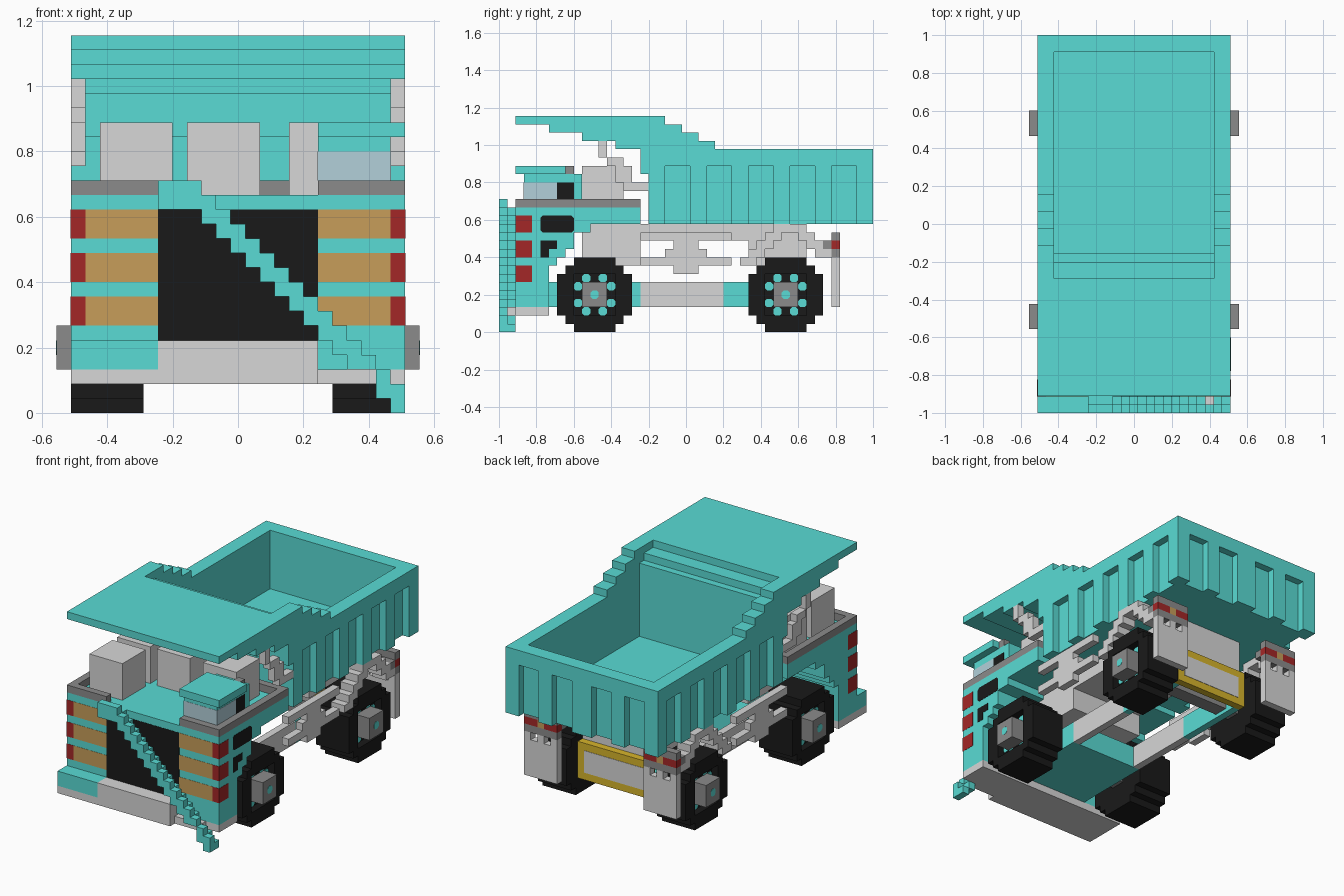
import bpy
import bmesh
from mathutils import Vector

UNIT = 2 / 45  # one building block; depth is counted from the front end

start_cube = bpy.data.objects.get("Cube")
if start_cube:
    bpy.data.objects.remove(start_cube, do_unlink=True)


def material(name, red, green, blue):
    mat = bpy.data.materials.new(name)
    mat.use_nodes = True
    mat.diffuse_color = (red, green, blue, 1)
    mat.node_tree.nodes["Principled BSDF"].inputs["Base Color"].default_value = (red, green, blue, 1)
    return mat


teal = material("teal paint", .10, .71, .66)
light_gray = material("light gray metal", .68, .68, .68)
dark_gray = material("dark gray metal", .26, .26, .26)
black = material("black rubber", .01, .01, .01)
red = material("red lamp", .37, .02, .02)
tan = material("tan lamp", .57, .34, .10)
glass = material("pale blue glass", .45, .63, .70)
yellow = material("yellow frame", .68, .46, .025)


def place(x, depth, height):
    return Vector((x, depth - 22.5, height)) * UNIT


def add_prism(bm, outline, x_low, x_high):
    """Extrude a side outline of (depth, height) points across the width."""
    face = bm.faces.new([bm.verts.new(place(x_low, d, h)) for d, h in outline])
    result = bmesh.ops.extrude_face_region(bm, geom=[face])
    moved = [v for v in result["geom"] if isinstance(v, bmesh.types.BMVert)]
    bmesh.ops.translate(bm, verts=moved, vec=(UNIT * (x_high - x_low), 0, 0))


def build(name, mat, boxes=(), prisms=(), mirror=False):
    """Boxes are (x, x, depth, depth, height, height); prisms are (outline, x, x)."""
    bm = bmesh.new()
    shapes = list(prisms)
    for x0, x1, d0, d1, h0, h1 in boxes:
        shapes.append(([(d0, h0), (d1, h0), (d1, h1), (d0, h1)], x0, x1))
    for outline, x0, x1 in shapes:
        add_prism(bm, outline, x0, x1)
        if mirror:
            add_prism(bm, outline, -x1, -x0)
    bmesh.ops.recalc_face_normals(bm, faces=bm.faces)
    mesh = bpy.data.meshes.new(name)
    bm.to_mesh(mesh)
    bm.free()
    obj = bpy.data.objects.new(name, mesh)
    bpy.context.collection.objects.link(obj)
    mesh.materials.append(mat)
    return obj


def carve(target, cutter):
    """Subtract the cutter from the target and discard the cutter."""
    cutter.hide_render = True
    modifier = target.modifiers.new("carve", "BOOLEAN")
    modifier.operation = "DIFFERENCE"
    modifier.solver = "EXACT"
    modifier.object = cutter
    bpy.context.view_layer.objects.active = target
    bpy.ops.object.modifier_apply(modifier=modifier.name)
    bpy.data.objects.remove(cutter, do_unlink=True)


def chamfered(d0, d1, h0, h1, cut=.25):
    """Side outline of a rectangle with clipped corners."""
    return [(d0 + cut, h0), (d1 - cut, h0), (d1, h0 + cut), (d1, h1 - cut),
            (d1 - cut, h1), (d0 + cut, h1), (d0, h1 - cut), (d0, h0 + cut)]


# Dump bed with its stepped canopy
bed_outline = [(2, 26), (20, 26), (20, 25), (22, 25), (22, 24), (24, 24), (24, 23),
               (26, 23), (26, 22), (45, 22), (45, 13), (18, 13), (18, 19), (17, 19),
               (17, 22), (14, 22), (14, 23), (10, 23), (10, 24), (6, 24), (6, 25), (2, 25)]
bed = build("dump_bed", teal, prisms=[(bed_outline, -11.5, 11.5)])
hollow = [(19, 14), (43, 14), (43, 27), (16, 27), (16, 25), (18, 25), (18, 24), (19, 24)]
carve(bed, build("bed_hollow_cutter", teal, prisms=[(hollow, -9.5, 9.5)]))

# Recesses between the ribs of the bed
side_recesses = [(10.5, 12, d, d + 3, 12, 20) for d in range(20, 45, 5)]
rear_recesses = [(x, x + 3, 44, 46, 12, 20) for x in (1.5, 6.5)]
carve(bed, build("bed_recess_cutter", teal, side_recesses + rear_recesses, mirror=True))

# Front body with stepped wheel arches
body_outline = [(2, 3), (6, 3), (6, 8), (7, 8), (7, 9), (8, 9), (8, 10), (9, 10),
                (9, 12), (11, 12), (11, 13), (17, 13), (17, 15), (2, 15)]
build("front_body", teal, prisms=[(body_outline, -11.5, 11.5)])
FRONT = 1.97   # face of the thin plates on the nose
SIDE = 11.53   # face of the thin plates on the flanks
build("grille", black, [(-5.5, 5.5, FRONT, 2, 5, 14)])
lamp_rows = (6, 9, 12)
build("front_lamps", tan, [(5.5, 10.5, FRONT, 2, h, h + 2) for h in lamp_rows], mirror=True)
build("corner_lamps", red, [(10.5, SIDE, FRONT, 4, h, h + 2) for h in lamp_rows], mirror=True)

# Door openings on the driver's side only
step_opening = [(5, 9), (6, 9), (6, 10), (7, 10), (7, 11), (5, 11)]
build("door_openings", black, prisms=[(chamfered(5, 9, 12, 14), 11.5, SIDE),
                                      (step_opening, 11.5, SIDE)])

# Bumper, cut back on the left to clear the stairway
build("bumper_base", light_gray, [(-11.5, 11.5, 2, 6, 2, 3), (-11.5, 5.5, 0, 2, 2, 3),
                                  (5.5, 9.5, 1, 2, 2, 3), (-5.5, 5.5, 0, 2, 3, 5)])
build("bumper_corner", teal, [(-11.5, -5.5, 0, 2, 3, 5)])

# Diagonal stairway across the front: wide treads with a raised outer edge
edge = [(1, 14), (2, 14), (2, 15), (1, 15), (1, 16), (0, 16), (0, 14)]
flights = [(edge, -5.5, -2.5)]
for i in range(14):
    outline = [(d, h - 1 - i) for d, h in edge]
    if i == 11:
        outline = [(0, 4), (1, 4), (1, 3), (0, 3)]
    flights.append((outline, i - 2.5, i - 1.5))
build("stairway", teal, prisms=flights)

# Deck curb and equipment boxes
build("deck_curb_sides", dark_gray, [(10.5, 11.5, 2, 17, 15, 16), (5.5, 10.5, 2, 3, 15, 16)],
      mirror=True)
build("deck_curb_rear", dark_gray, [(-10.5, 10.5, 16, 17, 15, 16)])
build("equipment_boxes", light_gray,
      [(-9.5, -4.5, 4, 9, 15, 20)] + [(x, x + 5, 10, 15, 15, 20) for x in (-9.5, -3.5, 3.5)])
build("lift_pipes", light_gray,
      [(10.5, 11.5, 12, 13, 21, 23), (10.5, 11.5, 13, 15, 20, 21),
       (10.5, 11.5, 14, 16, 18, 20), (10.5, 11.5, 15, 18, 17, 18)], mirror=True)

# Driver cabin
build("cabin", teal, [(5.5, 10.5, 3, 10, 15, 19)])
build("cabin_roof", teal, [(5.5, 11.5, 2, 8, 19, 20)])
build("cabin_glass", glass, [(5.47, 10.53, 2.97, 7, 16, 18)])
build("cabin_rear_window", black, [(5.47, 10.53, 7, 9, 16, 18)])
build("cabin_beacon", dark_gray, [(9.5, 10.5, 8, 9, 19, 20)])

# Wheels
tire_outline = [(-2.5, 0), (2.5, 0), (2.5, 1), (3.5, 1), (3.5, 2), (4.5, 2), (4.5, 7),
                (3.5, 7), (3.5, 8), (2.5, 8), (2.5, 9), (-2.5, 9), (-2.5, 8), (-3.5, 8),
                (-3.5, 7), (-4.5, 7), (-4.5, 2), (-3.5, 2), (-3.5, 1), (-2.5, 1)]
for label, c in (("front", 11.5), ("rear", 34.5)):
    outline = [(c + d, h) for d, h in tire_outline]
    tires = build(label + "_tires", black, prisms=[(outline, 6.5, 11.5)], mirror=True)
    carve(tires, build("rim_cutter", black, [(10.5, 13, c - 2.5, c + 2.5, 2, 7)], mirror=True))
    lugs = []
    for a in (-1, 1):
        for b in (-2, 2):
            for d, h in ((a, b), (b, a)):
                lugs.append((chamfered(c + d - .5, c + d + .5, h + 4, h + 5), 10.4, 10.55))
    build(label + "_wheel_lugs", teal, prisms=lugs, mirror=True)
    build(label + "_hubs", dark_gray, [(10.4, 12.5, c - 1.5, c + 1.5, 3, 6)], mirror=True)
    cap = chamfered(c - .5, c + .5, 4, 5)
    build(label + "_hub_caps", teal, prisms=[(cap, 12.4, 12.53)], mirror=True)
    build(label + "_axle", dark_gray, [(-7, 7, c - 1, c + 1, 3.5, 5.5)])

# Chassis with an open pair of lower rails
build("front_subframe", teal, [(-5.5, 5.5, 6, 17, 3, 6)])
build("middle_rails", light_gray, [(4.5, 5.5, 17, 27, 3, 6)], mirror=True)
build("rear_rails", teal, [(4.5, 5.5, 27, 37, 3, 6)], mirror=True)
build("upper_chassis", light_gray, [(-5.5, 5.5, 10, 17, 8, 13), (-5.5, 5.5, 17, 30, 11, 13),
                                    (-5.5, 5.5, 30, 37, 8, 13)])
build("rear_frame", yellow, [(-5.5, 5.5, 37, 38, 3, 8)])
build("rear_frame_panel", light_gray, [(-4.5, 4.5, 38, 38.05, 4, 7)])

# Side frames and stepped rear suspension
build("side_frames", light_gray,
      [(10.5, 11.5, 17, 28, 11, 12), (10.5, 11.5, 21, 24, 10, 11), (10.5, 11.5, 20, 25, 9, 10),
       (10.5, 11.5, 17, 28, 8, 9), (10.5, 11.5, 21, 24, 7, 8)], mirror=True)
arms = [(9.5, 11.5, 33, 37, 12, 13)]
for i in range(4):
    arms.append((9.5, 11.5, 29 + i, 31 + i, 8 + i, 9 + i))
    if i:
        arms.append((9.5, 11.5, 39 - i, 41 - i, 8 + i, 9 + i))
build("rear_suspension", light_gray, arms, mirror=True)

# Mud flaps and tail lamps
teeth = [(x, x + 1, 40, 41, 8, 9) for x in (6.5, 8.5, 10.5)]
build("mud_flaps", light_gray, [(6.5, 11.5, 40, 41, 3, 8)] + teeth, mirror=True)
build("tail_lamp_bars", dark_gray, [(6.5, 11.5, 40, 41, 9, 10), (6.5, 11.5, 40, 41, 11, 12),
                                    (6.5, 11.5, 39, 40, 10, 11)], mirror=True)
build("tail_lamps", red, [(6.5, 8.5, 40, 41, 10, 11), (9.5, 11.5, 40, 41, 10, 11)], mirror=True)
build("turn_signals", tan, [(8.5, 9.5, 40, 41, 10, 11)], mirror=True)
